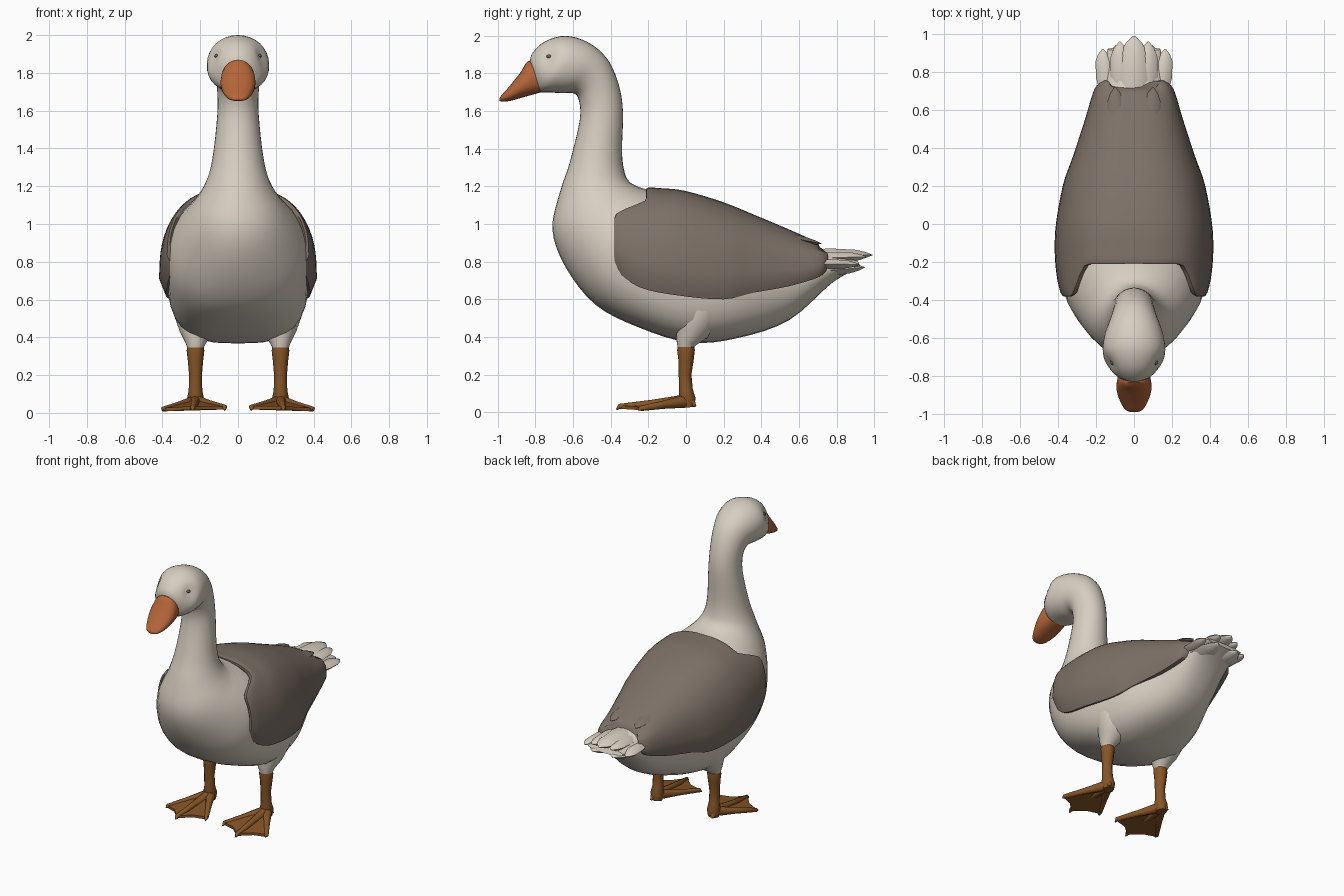
import bpy, bmesh, math
from mathutils import Vector

cube = bpy.data.objects.get("Cube")
if cube:
    bpy.data.objects.remove(cube, do_unlink=True)


def material(name, color):
    m = bpy.data.materials.new(name)
    m.use_nodes = True
    m.diffuse_color = (*color, 1)
    bsdf = m.node_tree.nodes["Principled BSDF"]
    bsdf.inputs["Base Color"].default_value = (*color, 1)
    bsdf.inputs["Roughness"].default_value = 0.8
    return m


WHITE = material("warm white plumage", (0.68, 0.62, 0.53))
BROWN = material("grey brown plumage", (0.205, 0.165, 0.135))
ORANGE = material("orange beak", (0.46, 0.13, 0.04))
LEG = material("brown orange leg", (0.24, 0.09, 0.02))
EYE = material("dark eye", (0.14, 0.12, 0.1))


def loft(name, mat, rings, angle=40):
    """Skin closed rings of points and cap both ends."""
    bm = bmesh.new()
    rows = [[bm.verts.new(p) for p in ring] for ring in rings]
    n = len(rows[0])
    for a, b in zip(rows, rows[1:]):
        for i in range(n):
            j = (i + 1) % n
            bm.faces.new((a[i], a[j], b[j], b[i]))
    bm.faces.new(rows[0])
    bm.faces.new(rows[-1])
    bmesh.ops.recalc_face_normals(bm, faces=bm.faces)
    mesh = bpy.data.meshes.new(name)
    bm.to_mesh(mesh)
    bm.free()
    mesh.materials.append(mat)
    ob = bpy.data.objects.new(name, mesh)
    bpy.context.collection.objects.link(ob)
    bpy.ops.object.select_all(action='DESELECT')
    ob.select_set(True)
    bpy.context.view_layer.objects.active = ob
    bpy.ops.object.shade_smooth_by_angle(angle=math.radians(angle))


def smooth(stations, steps=4):
    """Catmull-Rom interpolation of station tuples."""
    s = [stations[0], *stations, stations[-1]]
    out = []
    for p, q, r, t in zip(s, s[1:], s[2:], s[3:]):
        for k in range(steps):
            u = k / steps
            out.append([b + 0.5 * u * (c - a + u * (2*a - 5*b + 4*c - d + u * (3*(b - c) + d - a)))
                        for a, b, c, d in zip(p, q, r, t)])
    return out + [list(stations[-1])]


def power(v, e):
    return math.copysign(abs(v) ** e, v)


def section(st, n=32):
    """Ring from back point, belly point, half width and lower squareness."""
    yb, zb, yf, zf, w, e = st
    ring = []
    for i in range(n):
        a = 2 * math.pi * i / n
        k = e if math.cos(a) < 0 else 1
        c = power(math.cos(a), k)
        ring.append(Vector((w * power(math.sin(a), k),
                            (yb + yf) / 2 + c * (yb - yf) / 2,
                            (zb + zf) / 2 + c * (zb - zf) / 2)))
    return ring


def tube(name, mat, path, n=12):
    """Round limb along points of x, y, z, radius."""
    pts = [Vector(p[:3]) for p in path]
    rings = []
    for i, p in enumerate(path):
        d = pts[min(i + 1, len(pts) - 1)] - pts[max(i - 1, 0)]
        v = d.cross(Vector((1, 0, 0))).normalized()
        u = v.cross(d).normalized()
        turns = [2 * math.pi * k / n for k in range(n)]
        rings.append([pts[i] + p[3] * (u * math.cos(t) + v * math.sin(t)) for t in turns])
    loft(name, mat, rings, 50)


def feather(name, mat, base, tip, width, thick):
    """Flat tapering blade."""
    base, tip = Vector(base), Vector(tip)
    rings = []
    for t, f in ((0, .7), (.4, 1), (.75, .85), (.9, .5), (1, .06)):
        c = base.lerp(tip, t)
        x, z = Vector((width * f, 0, 0)), Vector((0, 0, thick * f))
        rings.append([c + x, c + x * .5 + z, c - x * .5 + z,
                      c - x, c - x * .5 - z, c + x * .5 - z])
    loft(name, mat, rings, 60)


# Body, neck and head in one skin, from rump to face
body = [(.91, .81, .93, .77, .14, 1), (.74, .86, .78, .69, .16, .9),
        (.5, .96, .55, .49, .22, .85), (.25, 1.07, .28, .395, .325, .7),
        (0, 1.14, .02, .37, .37, .65), (-.15, 1.17, -.25, .45, .38, .7),
        (-.23, 1.19, -.48, .57, .365, .85), (-.27, 1.205, -.64, .77, .305, 1),
        (-.3, 1.225, -.71, .97, .235, 1), (-.325, 1.27, -.67, 1.17, .17, 1),
        (-.34, 1.38, -.62, 1.32, .135, 1), (-.335, 1.6, -.565, 1.55, .11, 1),
        (-.36, 1.75, -.57, 1.66, .11, 1), (-.42, 1.88, -.6, 1.695, .125, .95),
        (-.52, 1.965, -.66, 1.695, .155, .9), (-.64, 2, -.73, 1.7, .165, .85),
        (-.75, 1.97, -.77, 1.7, .13, .85), (-.815, 1.91, -.785, 1.71, .09, .9),
        (-.83, 1.865, -.785, 1.72, .06, 1)]
rings = [section(s) for s in smooth(body)]
for ring in rings:  # shallow eye sockets
    for p in ring:
        d = (Vector((abs(p.x), p.y, p.z)) - Vector((.13, -.73, 1.885))).length
        p.x *= 1 - .16 * math.exp(-(d / .05) ** 2)
loft("body", WHITE, rings)

# Beak
beak = [(-.76, 1.84, -.72, 1.715, .06, .9), (-.835, 1.868, -.77, 1.7, .085, .8),
        (-.88, 1.805, -.86, 1.675, .092, .85), (-.94, 1.73, -.93, 1.655, .072, .9),
        (-.98, 1.685, -.975, 1.65, .045, .9), (-.99, 1.668, -.99, 1.655, .015, 1)]
loft("beak", ORANGE, [section(s, 20) for s in smooth(beak, 3)])

# Folded wings and back: y, top, lower edge, half width, forward sweep of sides
mantle = [(-.19, 1.14, .82, .32, .15), (-.21, 1.19, .77, .375, .17),
          (-.13, 1.19, .665, .41, .12), (0, 1.175, .62, .415, .04),
          (.2, 1.115, .6, .375, 0), (.36, 1.05, .635, .32, 0),
          (.55, .97, .67, .258, 0), (.68, .91, .72, .208, -.03),
          (.71, .88, .77, .16, -.045)]
rings = []
for y, top, low, w, sweep in smooth(mantle):
    edge = low + .15 * (top - low)
    ring = [Vector((-.92 * w, y - sweep, low))]
    for i in range(33):
        a = math.radians(-90 + 180 * i / 32)
        u = min(max((abs(math.degrees(a)) - 36) / 24, 0), 1)
        ring.append(Vector((w * power(math.sin(a), .8),
                            y - sweep * u * u * (3 - 2 * u),
                            edge + (top - edge) * max(math.cos(a), 0) ** .8)))
    ring.append(Vector((.92 * w, y - sweep, low)))
    rings.append(ring)
loft("folded_wings", BROWN, rings)

# Central tail feather
feather("tail_feather_centre", WHITE, (0, .62, .84), (0, .99, .835), .085, .032)

for side, s in (("left", 1), ("right", -1)):
    # Wing tips and tail feathers
    feather(f"{side}_wing_tip", BROWN, (s * .17, .4, .78), (s * .145, .77, .8), .05, .05)
    feather(f"{side}_upper_wing_tip", BROWN, (s * .08, .4, .96), (s * .1, .72, .895), .055, .022)
    feather(f"{side}_inner_tail_feather", WHITE, (s * .06, .66, .82), (s * .075, .96, .825), .06, .028)
    feather(f"{side}_outer_tail_feather", WHITE, (s * .13, .66, .79), (s * .165, .92, .785), .055, .025)
    feather(f"{side}_lower_tail_feather", WHITE, (s * .06, .62, .74), (s * .08, .95, .77), .09, .03)

    # Eye
    bpy.ops.mesh.primitive_uv_sphere_add(segments=12, ring_count=8, radius=1,
                                         location=(s * .113, -.725, 1.89))
    eye = bpy.context.object
    eye.name = f"{side}_eye"
    eye.scale = (.012, .018, .01)
    eye.data.materials.append(EYE)
    bpy.ops.object.shade_smooth()

    # Thigh and leg
    tube(f"{side}_thigh", WHITE, [(s * .19, .1, .72, .1), (s * .2, .09, .62, .14),
                                  (s * .215, .06, .52, .13), (s * .22, .03, .43, .09),
                                  (s * .225, 0, .375, .056), (s * .225, 0, .345, .044)], 20)
    tube(f"{side}_leg", LEG, [(s * .225, 0, .37, .04), (s * .225, 0, .33, .047),
                              (s * .225, 0, .28, .041), (s * .225, -.005, .2, .034),
                              (s * .225, 0, .12, .036), (s * .225, .005, .07, .046),
                              (s * .225, .01, .025, .035)])

    # Webbed foot
    ankle = (s * .225, .01, .06)
    tips = [(s * .07, -.26, .03), (s * .24, -.355, .03), (s * .395, -.24, .02)]
    for name, tip in zip(("inner", "middle", "outer"), tips):
        mid = Vector(ankle).lerp(Vector(tip), .5)
        tube(f"{side}_{name}_toe", LEG, [(*ankle, .036), (*mid, .022), (*tip, .014),
                                         (tip[0], tip[1] - .015, .014, .004)], 8)
    tube(f"{side}_hind_toe", LEG, [(s * .225, 0, .06, .03), (s * .24, .035, .05, .02),
                                   (s * .245, .05, .03, .006)], 8)
    outline = [(s * .225, .02, .07), tips[0], (s * .16, -.285, .03), tips[1],
               (s * .315, -.275, .025), tips[2]]
    loft(f"{side}_web", LEG, [[Vector(p) + Vector((0, 0, h)) for p in outline]
                              for h in (.006, -.012)])
